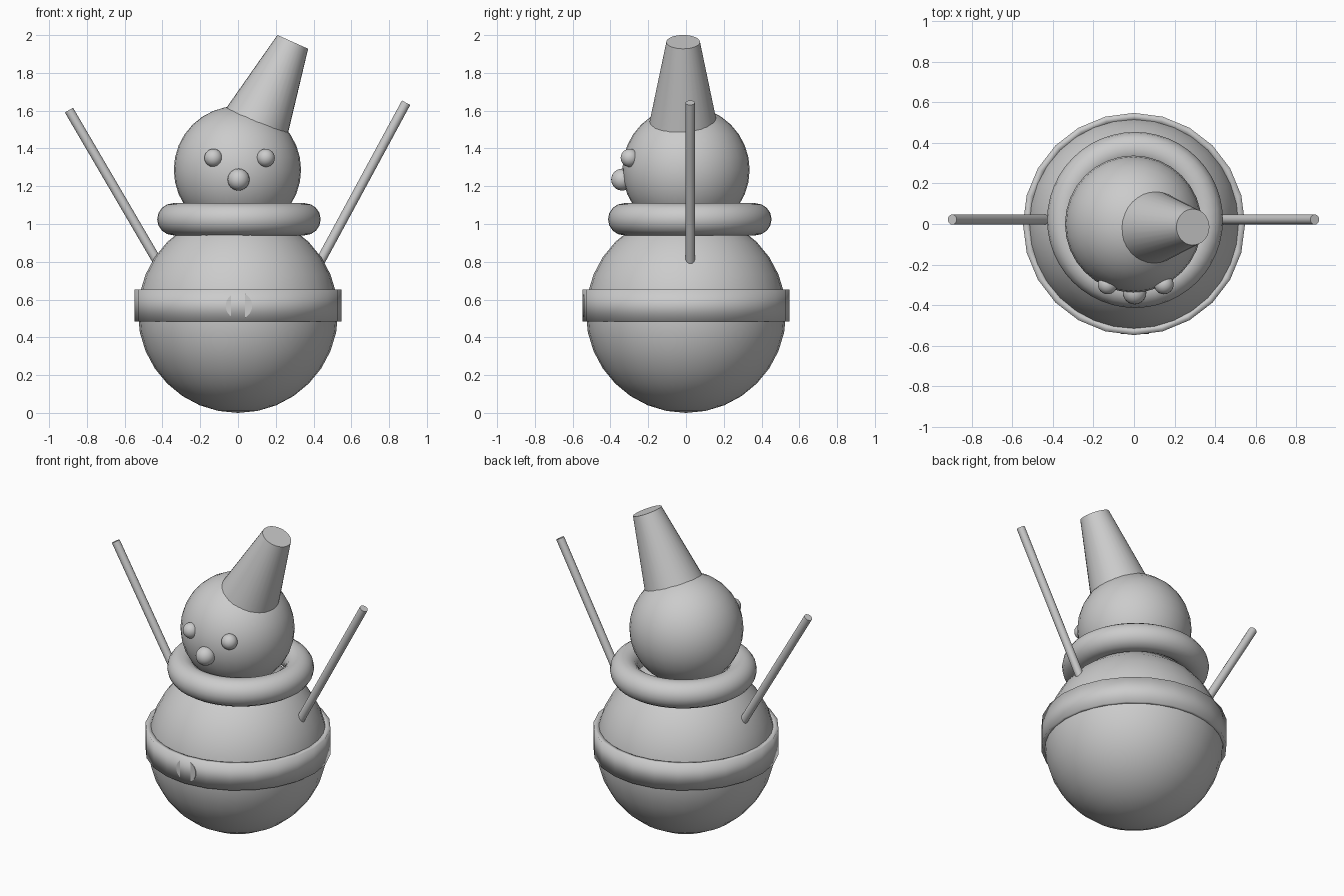
import bpy
from math import radians, pi
from mathutils import Vector

if "Cube" in bpy.data.objects:
    bpy.data.objects.remove(bpy.data.objects["Cube"])


def finish(name):
    ob = bpy.context.object
    ob.name = name
    bpy.ops.object.shade_smooth_by_angle(angle=radians(35))
    return ob


def ball(name, loc, r, seg=32):
    bpy.ops.mesh.primitive_uv_sphere_add(segments=seg, ring_count=seg // 2,
                                         radius=r, location=loc)
    return finish(name)


def rod(name, start, end, r1, r2, seg):
    # Capped cone or cylinder running between two points
    a, b = Vector(start), Vector(end)
    bpy.ops.mesh.primitive_cone_add(vertices=seg, radius1=r1, radius2=r2,
                                    depth=(b - a).length, location=(a + b) / 2)
    bpy.context.object.rotation_euler = (b - a).to_track_quat('Z', 'Y').to_euler()
    return finish(name)


# Body and head
ball("body", (0, 0, 0.53), 0.53)
ball("head", (-0.003, 0, 1.287), 0.337)

# Face
ball("eye_left", (-0.13, -0.298, 1.35), 0.048, 24)
ball("eye_right", (0.147, -0.298, 1.35), 0.048, 24)
ball("nose", (0.003, -0.338, 1.235), 0.058, 24)

# Scarf ring
bpy.ops.mesh.primitive_torus_add(major_radius=0.348, minor_radius=0.085,
                                 major_segments=48, minor_segments=16,
                                 location=(0.005, 0.02, 1.025))
finish("scarf")

# Belt: hollow band made from a solidified open tube
bpy.ops.mesh.primitive_cylinder_add(vertices=24, radius=0.547, depth=0.168,
                                    end_fill_type='NOTHING', location=(0, 0, 0.568))
belt = finish("belt")
mod = belt.modifiers.new("thickness", 'SOLIDIFY')
mod.thickness = 0.035
mod.offset = -1

# Button disc, just proud of the belt at its sides
bpy.ops.mesh.primitive_cylinder_add(vertices=32, radius=0.07, depth=0.04,
                                    location=(0.005, -0.522, 0.567),
                                    rotation=(pi / 2, 0, 0))
finish("belt_button")

# Stick arms
rod("arm_right", (0.41, 0.022, 0.755), (0.89, 0.022, 1.642), 0.025, 0.025, 16)
rod("arm_left", (-0.405, 0.022, 0.765), (-0.895, 0.022, 1.603), 0.025, 0.025, 16)

# Tilted hat
rod("hat", (0.097, -0.015, 1.535), (0.29, -0.015, 1.964), 0.179, 0.089, 32)
